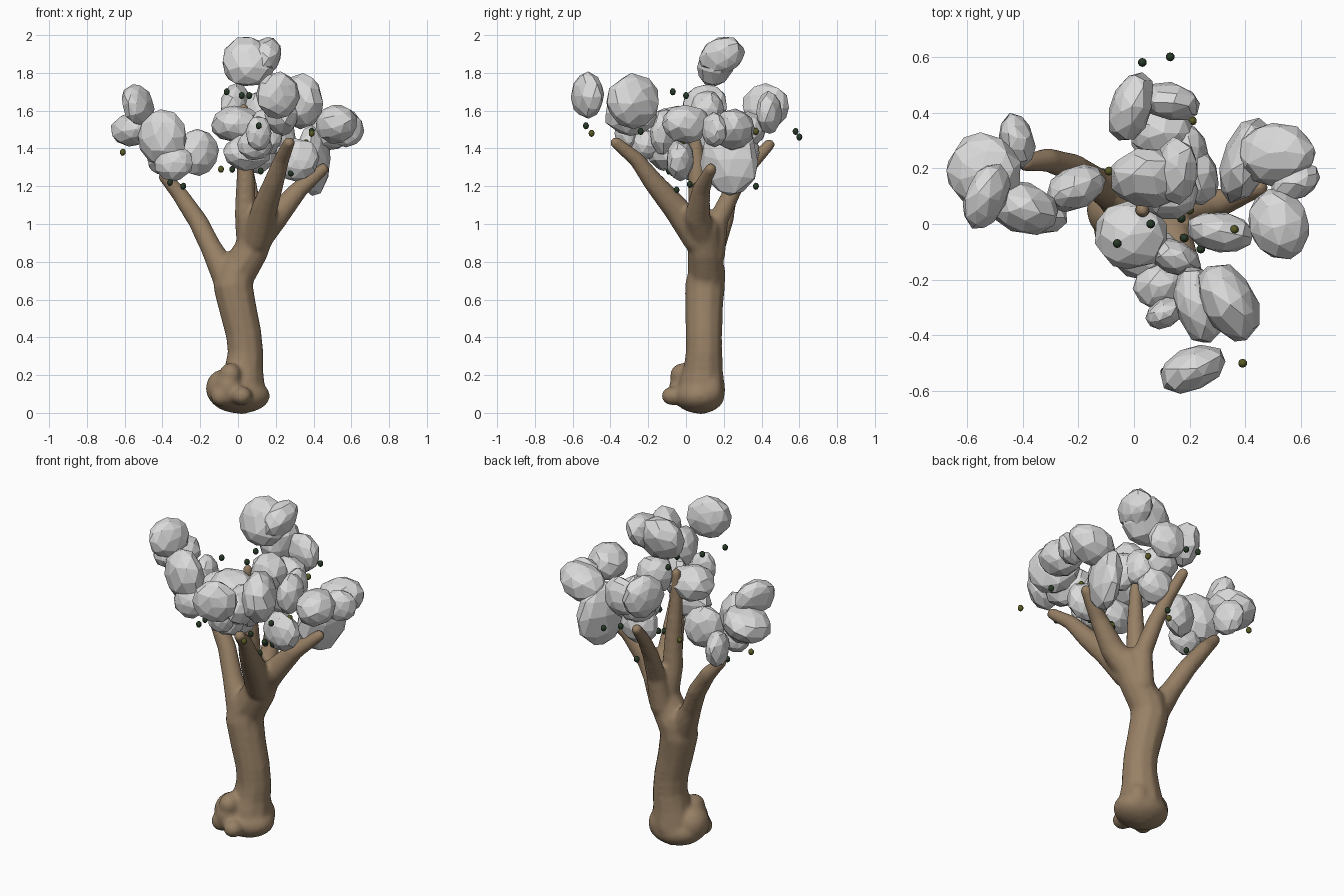
import bpy
import bmesh
import random
from math import radians
from mathutils import Matrix, Vector

random.seed(7)
UNIT = 0.01  # coordinates below are in hundredths

old = bpy.data.objects.get("Cube")
if old:
    bpy.data.objects.remove(old, do_unlink=True)


def material(name, rgb):
    mat = bpy.data.materials.new(name)
    mat.use_nodes = True
    color = (*rgb, 1.0)
    mat.diffuse_color = color
    mat.node_tree.nodes["Principled BSDF"].inputs["Base Color"].default_value = color
    return mat


bark = material("brown bark", (0.31, 0.215, 0.13))
foliage = material("pale grey foliage", (0.7, 0.7, 0.7))
dark_fruit = material("dark green fruit", (0.02, 0.04, 0.02))
olive_fruit = material("olive fruit", (0.1, 0.1, 0.02))


def finish(bm, name, mat):
    mesh = bpy.data.meshes.new(name)
    bm.to_mesh(mesh)
    bm.free()
    mesh.materials.append(mat)
    obj = bpy.data.objects.new(name, mesh)
    bpy.context.scene.collection.objects.link(obj)
    return obj


def ball(bm, center, radii, detail=2):
    """Add an ellipsoid, sizes and centre in hundredths."""
    matrix = (Matrix.Translation(Vector(center) * UNIT)
              @ Matrix.Diagonal((*(Vector(radii) * UNIT), 1)))
    bmesh.ops.create_icosphere(bm, subdivisions=detail, radius=1, matrix=matrix)


def limb(bm, points):
    """Sweep a tapering round limb through (x, y, z, radius) points."""
    for start, end in zip(points, points[1:]):
        a, b = Vector(start), Vector(end)
        steps = max(2, int((b - a).length / 1.5))
        for i in range(steps + 1):
            p = a.lerp(b, i / steps)
            ball(bm, p[:3], (p[3],) * 3)


# Trunk, swollen base and five limbs, fused into one skin
wood = bmesh.new()
limb(wood, [(2, 8, 12, 13), (3, 9, 22, 10.8), (4, 9.5, 32, 9.8), (3, 9.5, 42, 9.8),
            (0, 9.5, 55, 10.2), (-2.5, 10, 67, 10.8), (-1, 11, 75, 10)])
limb(wood, [(-1, 11, 73, 10), (7, 10, 86, 9.3), (11, 9, 97, 9.3)])
# side limbs: left, right, front, middle, back
limb(wood, [(-6, 11, 72, 8), (-14, 15, 87, 5.8), (-21.5, 20, 102, 5.3), (-31, 23, 116, 4.5), (-39, 22, 125, 3.3)])
limb(wood, [(10, 9, 92, 8), (20, 6, 104, 7), (32, 8, 118, 5), (45, 13, 129, 3.3)])
limb(wood, [(10, 6, 92, 8), (14, -5, 108, 7.2), (19, -17, 122, 5.6), (23, -26, 134, 4.3), (27, -37, 143, 3.3)])
limb(wood, [(6, 10, 88, 7), (4, 7, 105, 6), (4, 6, 125, 5), (3, 5, 145, 3.7), (3, 5, 161, 2.8)])
limb(wood, [(6, 14, 84, 7), (8, 17, 102, 5.5), (6, 25, 118, 4.7), (4, 34, 131, 3.9), (2, 44, 142, 3.2)])
# swellings around the foot
ball(wood, (1, 7, 9), (16, 13.5, 9.3), 3)
ball(wood, (-8, 5, 13), (9, 10, 10), 3)
ball(wood, (-5, -1, 13), (7.5, 8, 10), 3)
ball(wood, (-4, -1, 20), (6, 7.5, 6.5), 3)
ball(wood, (8, 13, 12), (6.5, 6.5, 9), 3)
ball(wood, (2, -7, 9), (5.5, 6, 5), 3)
ball(wood, (-9, -3, 9), (5.5, 5.5, 5.5), 3)
trunk = finish(wood, "trunk_and_limbs", bark)
skin = trunk.modifiers.new("Fuse", "REMESH")
skin.mode = "VOXEL"
skin.voxel_size = 0.012
skin.use_smooth_shade = True
soften = trunk.modifiers.new("Soften", "SMOOTH")
soften.factor = 0.5
soften.iterations = 6


def lump(bm, center, radii, euler):
    """Add one faceted, irregular foliage clump."""
    part = bmesh.new()
    bmesh.ops.create_icosphere(part, subdivisions=2, radius=1)
    for v in part.verts:
        wobble = Vector(random.uniform(-0.11, 0.11) for _ in range(3))
        v.co = (v.co + wobble).normalized() * random.uniform(1.01, 1.08)
    bmesh.ops.convex_hull(part, input=part.verts[:])
    bmesh.ops.dissolve_limit(part, angle_limit=radians(13),
                             verts=part.verts[:], edges=part.edges[:])
    turn = Matrix.Identity(4)
    for angle, axis in zip(euler, "XYZ"):
        turn = Matrix.Rotation(radians(angle), 4, axis) @ turn
    part.transform(Matrix.Translation(Vector(center) * UNIT) @ turn
                   @ Matrix.Diagonal((*(Vector(radii) * UNIT), 1)))
    mesh = bpy.data.meshes.new("clump")
    part.to_mesh(mesh)
    part.free()
    bm.from_mesh(mesh)
    bpy.data.meshes.remove(mesh)


def crown(name, lumps):
    bm = bmesh.new()
    for center, radii, euler in lumps:
        lump(bm, center, radii, euler)
    finish(bm, name, foliage)


# Foliage, one crown per limb: centre, radii, tilt
crown("top_foliage", [
    ((5.5, 16.5, 186), (14, 9.5, 13.5), (-25, 0, 0)),
    ((15, 19, 189), (7.5, 12, 9.5), (25, 20, 0)),
])
crown("middle_foliage", [
    ((-1, -4, 153), (13, 12, 9.5), (0, 0, 0)),
    ((13, 11, 160), (10, 9, 10.5), (0, 0, 20)),
    ((5, -11, 138), (12.5, 9, 9.5), (0, 0, 0)),
    ((9, -22, 142), (9, 8, 8), (0, 0, 20)),
    ((11, -32, 148), (7, 5, 9), (0, 0, 30)),
    ((15, -12, 149), (9.5, 6, 12), (0, 0, -25)),
    ((23, 17, 147), (7, 10, 11), (0, 0, 10)),
])
crown("back_foliage", [
    ((-1, 42, 162), (7.5, 12.5, 12), (0, 0, -18)),
    ((13, 44, 159), (10.5, 6.5, 11), (0, 0, -12)),
    ((10, 33, 150), (11, 9, 9), (0, 0, 0)),
    ((10, 30, 138), (11, 8.5, 11), (0, 0, 0)),
    ((20, 27, 147), (6, 9, 10), (0, 0, 15)),
])
crown("left_limb_foliage", [
    ((-54, 19, 151), (13.5, 13, 9), (0, -15, 0)),
    ((-53, 10, 163), (7, 12, 11), (0, -15, -25)),
    ((-40, 6, 146), (13, 9, 14.5), (0, 0, -20)),
    ((-42, 30, 137), (6, 9.5, 10), (0, 0, 15)),
    ((-21, 13, 138), (11, 7.5, 12), (0, 0, 28)),
    ((-34, 3, 132), (10, 6.5, 9), (0, 0, 0)),
])
crown("right_limb_foliage", [
    ((51, 25, 150), (14, 11, 10), (0, -20, 0)),
    ((52, 0, 153), (10.5, 12.5, 10), (0, -20, 15)),
    ((40, 23, 134), (8, 15.5, 18), (0, 0, -18)),
    ((58, 15, 150), (9, 6, 9), (0, 0, 25)),
    ((31, -3, 134), (12, 7, 11), (0, 0, -8)),
])
crown("front_limb_foliage", [
    ((21, -52, 168), (12, 7.5, 12), (0, 0, 25)),
    ((34, -28, 165), (9.5, 14.5, 14), (0, 0, 28)),
    ((23, -29, 158), (8, 14, 11), (0, 0, 15)),
])


# Small round fruit scattered through the crowns
def fruit(name, mat, spots):
    bm = bmesh.new()
    for spot in spots:
        ball(bm, spot, (1.6, 1.6, 1.9))
    obj = finish(bm, name, mat)
    for face in obj.data.polygons:
        face.use_smooth = True


fruit("dark_fruit", dark_fruit, [
    (3, 58, 149), (13, 60, 146), (-6, -7, 170), (6, 0, 168), (2, 14, 168),
    (17, 2, 121), (24, -9, 128), (39, -24, 149), (11, -53, 152), (-36, 12, 122),
    (-29, 10, 120), (7, 37, 120), (28, -7, 127), (18, -5, 118), (-3, 2, 129),
    (12, -5, 128)])
fruit("olive_fruit", olive_fruit, [
    (-9, 19, 129), (20, 5, 120), (36, -2, 143), (39, -50, 148),
    (-61, 25, 138), (21, 37, 149)])
